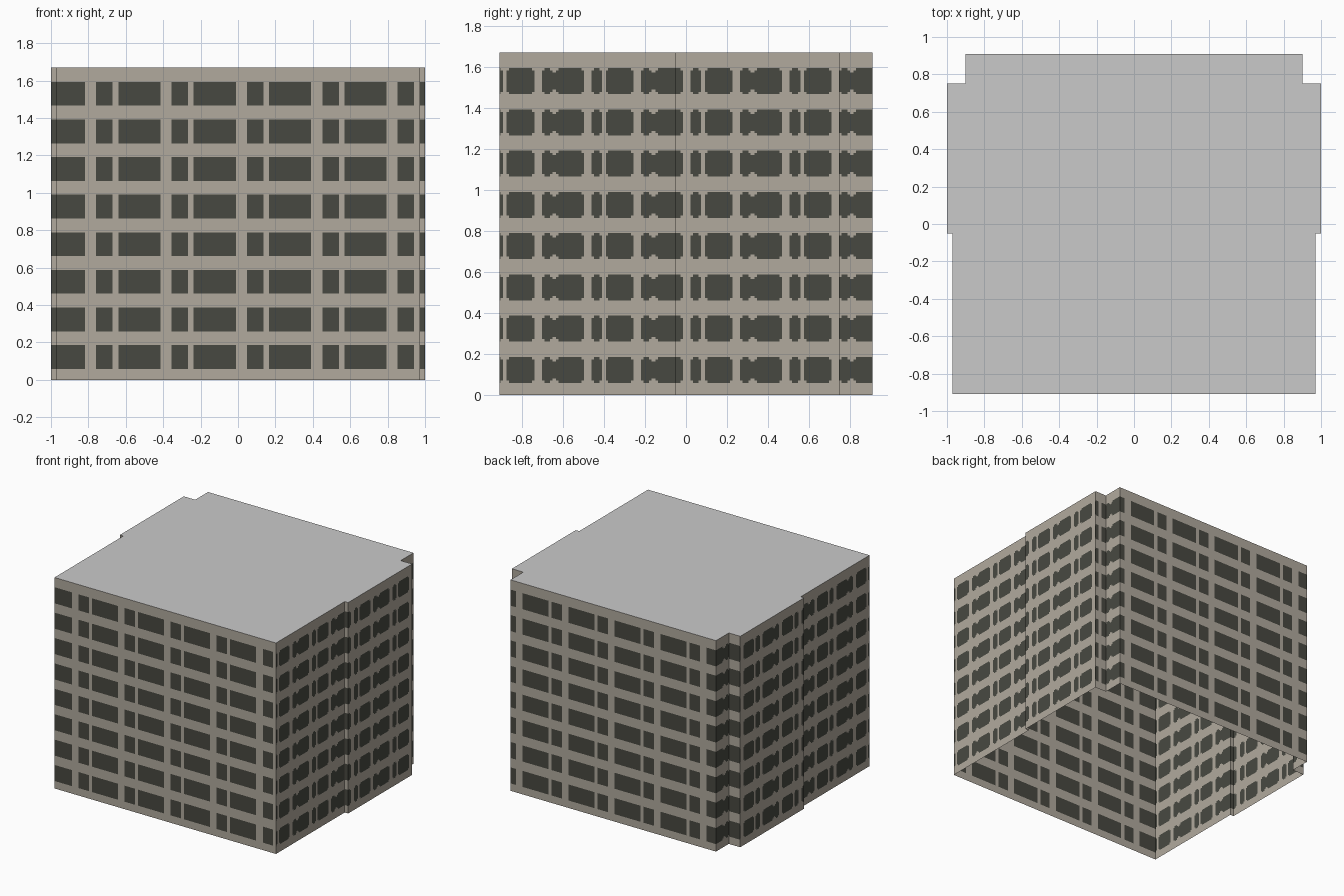
import bpy, bmesh

if "Cube" in bpy.data.objects:
    bpy.data.objects.remove(bpy.data.objects["Cube"])

H = 1.67
# Right half of the footprint, front to back; mirrored for the left half
HALF = [(0.97, -0.91), (0.97, -0.05), (1.0, -0.05), (1.0, 0.75), (0.9, 0.75), (0.9, 0.91)]
FOOT = HALF + [(-x, y) for x, y in reversed(HALF)]


def material(name, rgb):
    m = bpy.data.materials.new(name)
    m.diffuse_color = (*rgb, 1)
    m.use_nodes = True
    m.node_tree.nodes["Principled BSDF"].inputs["Base Color"].default_value = m.diffuse_color
    return m


wall_mat = material("warm grey wall", (0.44, 0.40, 0.34))
glass_mat = material("dark window", (0.064, 0.066, 0.053))
roof_mat = material("light grey roof", (0.59, 0.59, 0.59))

# Window rectangles: (u0, u1, z0, z1)
rows = [(0.059 + 0.201 * i, 0.186 + 0.201 * i) for i in range(8)]
front_rects, side_rects = [], []
for z0, z1 in rows:
    # front and back: a narrow and a wide window per bay
    for k in range(-3, 3):
        s = 0.048 + 0.403 * k
        front_rects += [(s, s + 0.088, z0, z1), (s + 0.118, s + 0.343, z0, z1)]
    # sides: tighter bays, chamfered corners, every other pair joined in the middle
    c = 0.012
    for k in range(-4, 4):
        s = 0.022 + 0.2415 * k
        for a, b in ((s, s + 0.052), (s + 0.07, s + 0.205)):
            side_rects += [(a + c, b - c, z0, z1), (a, b, z0 + c, z1 - c)]
        if k % 2:
            side_rects.append((s + 0.05, s + 0.072, z0 + 0.022, z1 - 0.022))


def cuts(values, lo, hi):
    inside = {round(v, 4) for v in values if lo + 1e-4 < v < hi - 1e-4}
    return sorted(inside | {lo, hi})


def make_object(name, bm, mats):
    me = bpy.data.meshes.new(name)
    bm.to_mesh(me)
    bm.free()
    for m in mats:
        me.materials.append(m)
    ob = bpy.data.objects.new(name, me)
    bpy.context.collection.objects.link(ob)


# Walls: each footprint edge is a sheet cut along the window edges
bm = bmesh.new()
for (x0, y0), (x1, y1) in zip(FOOT, FOOT[1:] + FOOT[:1]):
    side = x0 == x1
    a, b = (y0, y1) if side else (x0, x1)
    rects = side_rects if side else front_rects
    us = cuts([v for r in rects for v in r[:2]], min(a, b), max(a, b))
    zs = cuts([v for r in rects for v in r[2:]], 0, H)
    if a > b:
        us.reverse()
    grid = [[bm.verts.new((x0, u, z) if side else (u, y0, z)) for z in zs] for u in us]
    for i in range(len(us) - 1):
        um = (us[i] + us[i + 1]) / 2
        hits = [r for r in rects if r[0] < um < r[1]]
        for j in range(len(zs) - 1):
            zm = (zs[j] + zs[j + 1]) / 2
            f = bm.faces.new((grid[i][j], grid[i + 1][j], grid[i + 1][j + 1], grid[i][j + 1]))
            f.material_index = int(any(r[2] < zm < r[3] for r in hits))
bmesh.ops.remove_doubles(bm, verts=bm.verts[:], dist=1e-5)
make_object("walls", bm, [wall_mat, glass_mat])

# Flat roof; the underside stays open
bm = bmesh.new()
bm.faces.new([bm.verts.new((x, y, H)) for x, y in FOOT])
make_object("roof", bm, [roof_mat])
